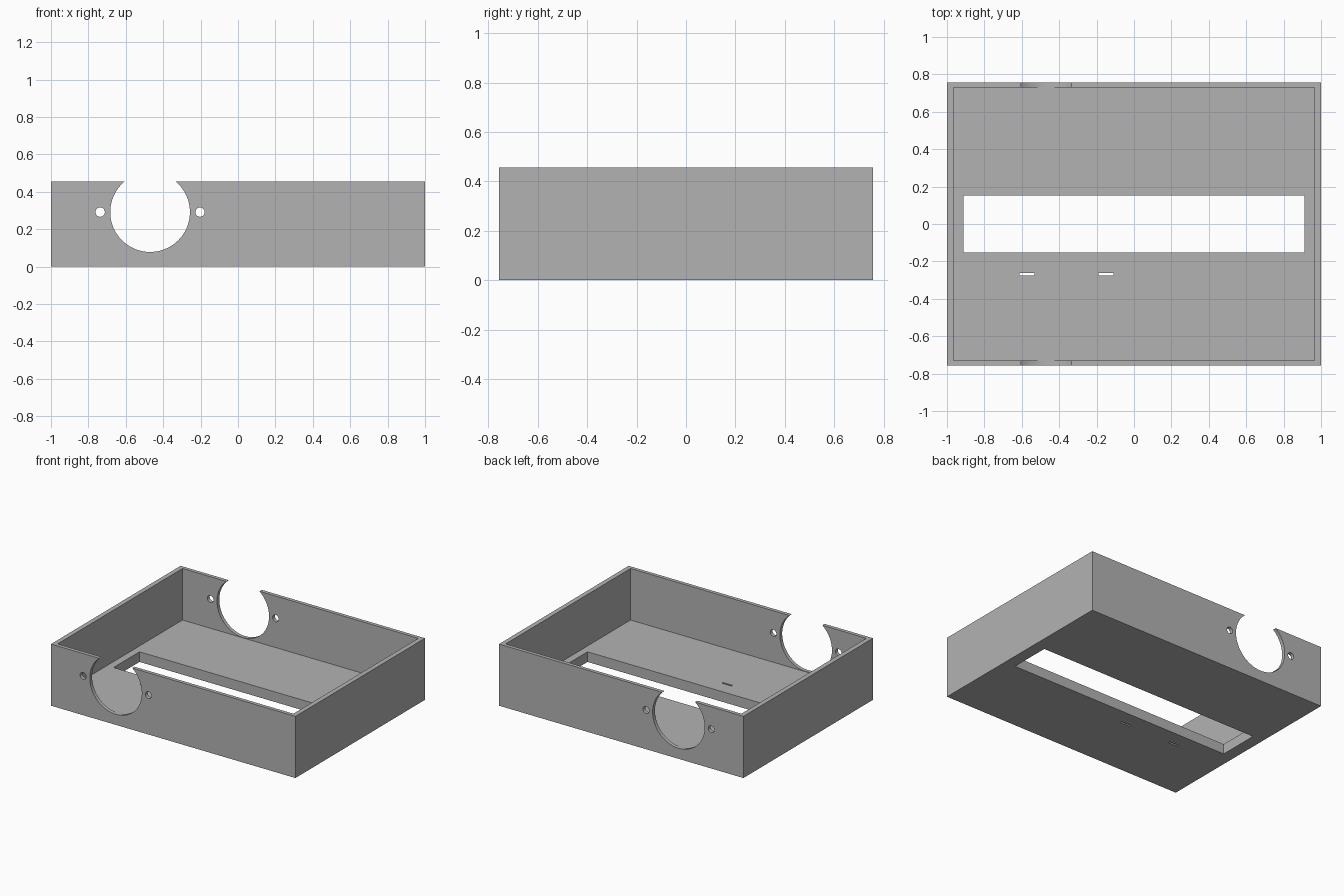
import bpy
import math

if "Cube" in bpy.data.objects:
    bpy.data.objects.remove(bpy.data.objects["Cube"], do_unlink=True)

# Overall sizes
HALF_X, HALF_Y, HEIGHT = 1.0, 0.757, 0.456
INNER_X, INNER_Y, FLOOR = 0.965, 0.73, 0.075
PORT_X, PORT_Z = -0.47, 0.291

grey = bpy.data.materials.new("plain_grey")
grey.use_nodes = True
colour = (0.45, 0.45, 0.45, 1.0)
grey.diffuse_color = colour
grey.node_tree.nodes["Principled BSDF"].inputs["Base Color"].default_value = colour


def box(name, x, y, z):
    """Box from (min, max) ranges on each axis."""
    spans = (x, y, z)
    bpy.ops.mesh.primitive_cube_add(size=1, location=[sum(s) / 2 for s in spans])
    obj = bpy.context.object
    obj.name = name
    obj.scale = [s[1] - s[0] for s in spans]
    bpy.ops.object.transform_apply(location=True, rotation=False, scale=True)
    return obj


def bore(name, x, z, radius, sides):
    """Cylinder running front to back through both end walls."""
    bpy.ops.mesh.primitive_cylinder_add(
        vertices=sides, radius=radius, depth=2,
        location=(x, 0, z), rotation=(math.pi / 2, 0, 0))
    obj = bpy.context.object
    obj.name = name
    bpy.ops.object.transform_apply(location=True, rotation=True, scale=True)
    return obj


# Outer block of the tray
tray = box("open_tray", (-HALF_X, HALF_X), (-HALF_Y, HALF_Y), (0, HEIGHT))
tray.data.materials.append(grey)

# Cavity and long floor window
cutters = [
    box("cavity_cutter", (-INNER_X, INNER_X), (-INNER_Y, INNER_Y), (FLOOR, 1)),
    box("window_cutter", (-0.912, 0.912), (-0.152, 0.152), (-1, 1)),
]

# Two thin slits in the floor
for x in (-0.572, -0.15):
    cutters.append(box("slit_cutter", (x - 0.04, x + 0.04), (-0.275, -0.262), (-1, 1)))

# Round port open at the rim, with a screw hole on either side
cutters.append(bore("port_cutter", PORT_X, PORT_Z, 0.213, 96))
for side in (-1, 1):
    cutters.append(bore("screw_hole_cutter", PORT_X + side * 0.267, PORT_Z, 0.025, 32))

# Cut every opening, then discard the cutters
for cutter in cutters:
    cutter.hide_render = True
    bpy.context.view_layer.objects.active = tray
    cut = tray.modifiers.new("cut", "BOOLEAN")
    cut.operation = "DIFFERENCE"
    cut.solver = "EXACT"
    cut.object = cutter
    bpy.ops.object.modifier_apply(modifier=cut.name)
    bpy.data.objects.remove(cutter, do_unlink=True)

# Smooth bores, crisp edges
bpy.ops.object.select_all(action="DESELECT")
tray.select_set(True)
bpy.context.view_layer.objects.active = tray
bpy.ops.object.shade_smooth_by_angle(angle=math.radians(30))
